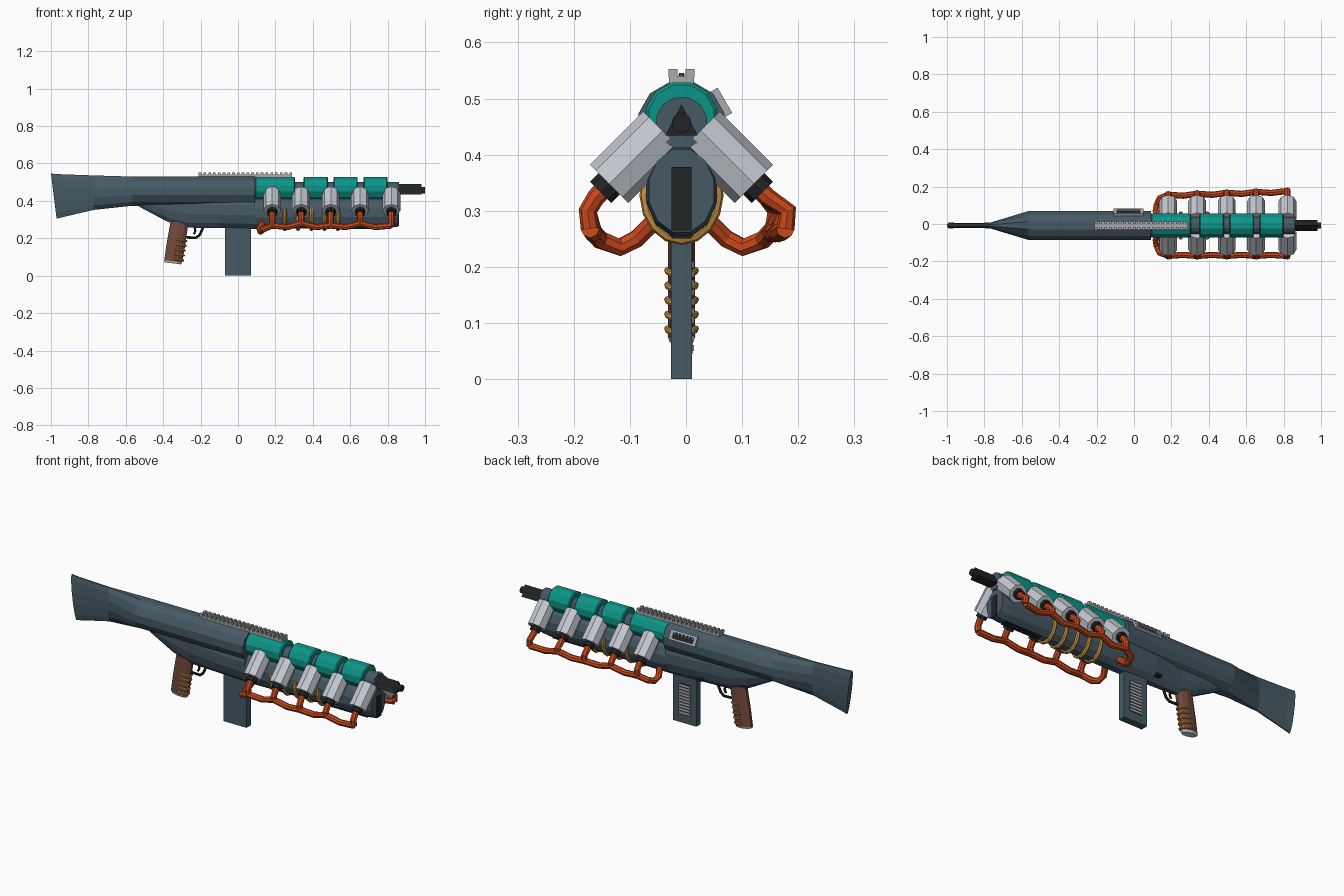
import bpy, bmesh, math
from mathutils import Vector, Matrix

if "Cube" in bpy.data.objects:
    bpy.data.objects.remove(bpy.data.objects["Cube"])

C = -0.008  # y of the symmetry plane


def material(name, hexcol):
    rgb = [int(hexcol[i:i + 2], 16) / 255 for i in (0, 2, 4)]
    m = bpy.data.materials.new(name)
    m.diffuse_color = [c / 12.92 if c <= .04045 else ((c + .055) / 1.055) ** 2.4 for c in rgb] + [1]
    m.use_nodes = True
    m.node_tree.nodes["Principled BSDF"].inputs["Base Color"].default_value = m.diffuse_color
    return m


SLATE = material("slate", "465A65")
TEAL = material("teal", "0D9488")
SILVER = material("silver", "C4C8D0")
STEEL = material("steel", "A8ABAD")
ORANGE = material("orange", "C8481C")
GOLD = material("gold", "CC9640")
BROWN = material("brown", "74493F")
BLACK = material("black", "222324")


def finish(name, bm, mat):
    bmesh.ops.recalc_face_normals(bm, faces=bm.faces)
    me = bpy.data.meshes.new(name)
    bm.to_mesh(me)
    bm.free()
    me.materials.append(mat)
    ob = bpy.data.objects.new(name, me)
    bpy.context.collection.objects.link(ob)
    return ob


def loft(name, rings, mat):
    bm = bmesh.new()
    vs = [[bm.verts.new(p) for p in r] for r in rings]
    n = len(rings[0])
    for a, b in zip(vs, vs[1:]):
        for i in range(n):
            bm.faces.new((a[i], a[(i + 1) % n], b[(i + 1) % n], b[i]))
    bm.faces.new(vs[0])
    bm.faces.new(vs[-1])
    return finish(name, bm, mat)


def ring(x, top, bot, hw, shear=0):
    """Flat-topped 12-gon across x; shear moves the bottom along x."""
    k, pts = 1 / math.cos(math.pi / 12), []
    for i in range(12):
        a = (i + .5) * math.pi / 6
        s = math.sin(a) * k
        pts.append((x + shear * (1 - s) / 2, C + hw * math.cos(a) * k, (top + bot) / 2 + (top - bot) / 2 * s))
    return pts


def barrel(name, x0, x1, zc, r, mat, chamfer=0):
    e = [(x0, r - chamfer), (x0 + chamfer, r), (x1 - chamfer, r), (x1, r - chamfer)]
    if not chamfer:
        e = [e[0], e[3]]
    return loft(name, [ring(x, zc + q, zc - q, q) for x, q in e], mat)


def boxes(name, spans, mat):
    """Each span is (x0, x1, y0, y1, z0, z1)."""
    bm = bmesh.new()
    for x0, x1, y0, y1, z0, z1 in spans:
        bmesh.ops.create_cube(bm, size=1, matrix=Matrix.Translation(((x0 + x1) / 2, (y0 + y1) / 2, (z0 + z1) / 2))
                              @ Matrix.Diagonal((x1 - x0, y1 - y0, z1 - z0, 1)))
    return finish(name, bm, mat)


def rod(name, p, q, r, n, mat):
    p, q = Vector(p), Vector(q)
    bm = bmesh.new()
    mx = Matrix.Translation((p + q) / 2) @ (q - p).to_track_quat('Z', 'Y').to_matrix().to_4x4()
    bmesh.ops.create_cone(bm, cap_ends=True, segments=n, radius1=r, radius2=r, depth=(q - p).length, matrix=mx)
    return finish(name, bm, mat)


def tube(name, pts, r, mat):
    cu = bpy.data.curves.new(name, 'CURVE')
    cu.dimensions, cu.bevel_depth, cu.bevel_resolution, cu.use_fill_caps = '3D', r, 2, True
    sp = cu.splines.new('POLY')
    sp.points.add(len(pts) - 1)
    for s, p in zip(sp.points, pts):
        s.co = (*p, 1)
    cu.materials.append(mat)
    ob = bpy.data.objects.new(name, cu)
    bpy.context.collection.objects.link(ob)
    bpy.ops.object.select_all(action='DESELECT')
    ob.select_set(True)
    bpy.context.view_layer.objects.active = ob
    bpy.ops.object.convert(target='MESH')
    for f in bpy.context.object.data.polygons:
        f.use_smooth = False


# Stock blade widening into the main receiver tube
loft("stock_and_receiver", [ring(-1, .546, .305, .016, .03), ring(-.96, .543, .315, .013, .03),
                            ring(-.77, .536, .352, .015), ring(-.565, .53, .374, .077),
                            ring(.09, .53, .374, .077)], SLATE)
# Lower receiver wedge
loft("lower_receiver", [ring(-.53, .45, .37, .03), ring(-.38, .46, .29, .034), ring(-.27, .45, .257, .036),
                        ring(-.1, .45, .255, .055), ring(.09, .45, .25, .063)], SLATE)
# Fore-end under the barrel, with black front and bottom slots
loft("fore_end", [ring(.09, .42, .25, .063), ring(.80, .42, .255, .063), ring(.855, .41, .262, .058)], SLATE)
boxes("fore_end_slots", [(.845, .861, C - .018, C + .018, .265, .378),
                         (.58, .80, C - .018, C + .018, .251, .27)], BLACK)

# Barrel and its teal sleeves
barrel("barrel", .09, .86, .457, .045, SLATE)
for i, (a, b) in enumerate([(.09, .305), (.35, .48), (.51, .64), (.67, .80)]):
    barrel(f"teal_sleeve_{i + 1}", a, b, .466, .063, TEAL, .005)

# Muzzle: triangular shroud around a round core
tri = [(-.029, .434), (.029, .434), (0, .49)]
loft("muzzle_shroud", [[(x, C + y, z) for y, z in tri] for x in (.85, .98)], BLACK)
barrel("muzzle_core", .85, 1, .457, .017, BLACK)

# Canisters with black caps and orange hoses on both sides
xs = [.183, .338, .496, .653, .82]
for s, side in ((-1, "front"), (1, "back")):
    for i, x in enumerate(xs):
        at = lambda d: (x, C + s * (.034 + d), .443 - d)
        rod(f"canister_{side}_{i + 1}", at(0), at(.095), .048, 8, SILVER)
        rod(f"cap_{side}_{i + 1}", at(.09), at(.11), .027, 8, BLACK)
        y = .163 if s < 0 else .165 + .02 * i / 4
        z = .268 + (.012 if i % 2 else 0)
        tube(f"branch_hose_{side}_{i + 1}", [at(.1), at(.118), (x, C + s * (y + .004), .30), (x, C + s * y, z)],
             .0165, ORANGE)
    run = [(.13, .05, .28), (.115, .08, .25), (.12, .11, .235), (.135, .145, .248)]
    for i, x in enumerate(xs):
        y = .163 if s < 0 else .165 + .02 * i / 4
        run.append((x, y, .268 + (.012 if i % 2 else 0)))
        if i < 4:
            run.append((x + .08, y - .006, .26))
    tube(f"main_hose_{side}", [(x, C + s * y, z) for x, y, z in run], .0165, ORANGE)

# Gold U-shaped ribs under the fore-end
for i in range(5):
    x = .25 + .071 * i
    pts = [(x, C + .064 * math.cos(a), .33 - .08 * math.sin(a))
           for a in [math.radians(-20 + 22 * k) for k in range(11)]]
    tube(f"gold_rib_{i + 1}", pts, .011, GOLD)

# Accessory rail: base strip and paired teeth
rail = [(-.21, .29, C - .022, C + .022, .522, .540)]
for i in range(20):
    x = -.21 + i * .0255
    rail += [(x, x + .0145, C + a, C + b, .538, .553) for a, b in ((-.023, -.007), (.007, .023))]
boxes("top_rail", rail, STEEL)

# Ejection port lying on the receiver's upper back facet
def on_facet(ob):
    ob.matrix_world = Matrix.Translation((-.03, C + .067, .491)) @ Matrix.Rotation(math.radians(-60), 4, 'X')

on_facet(boxes("port_frame", [(-.08, .08, -.026, -.015, -.01, .012), (-.08, .08, .015, .026, -.01, .012),
                              (-.08, -.062, -.026, .026, -.01, .012), (.062, .08, -.026, .026, -.01, .012)], STEEL))
on_facet(boxes("port_opening", [(-.065, .065, -.016, .016, -.01, .003)], BLACK))
on_facet(boxes("port_ribs", [(-.056 + .022 * i, -.05 + .022 * i, -.016, -.006, -.01, .007) for i in range(6)], STEEL))

# Magazine with a ribbed window on the back face
boxes("magazine", [(-.07, .07, C - .019, C + .019, 0, .28)], SLATE)
boxes("magazine_window", [(-.036, .036, C + .01, C + .0195, .045, .215)], BLACK)
boxes("magazine_ribs", [(-.034, .034, C + .01, C + .022, .05 + .0165 * i, .061 + .0165 * i) for i in range(10)], STEEL)
boxes("release_catch", [(-.13, -.10, C + .03, C + .062, .277, .289)], BLACK)


# Pistol grip, end cap and gold finger rings
def grip_ring(z, rx=.05, ry=.024):
    cx = -.318 - (.255 - z) * .16
    return [(cx + rx * math.cos(a), C + ry * math.sin(a), z - .12 * rx * math.cos(a))
            for a in [(k + .5) * math.pi / 5 for k in range(10)]]


loft("grip", [grip_ring(.285), grip_ring(.16, .052), grip_ring(.075)], BROWN)
loft("grip_cap", [grip_ring(.077, .051, .025), grip_ring(.066, .046, .021)], SILVER)
for i in range(5):
    z = .09 + .026 * i
    cx = -.318 - (.255 - z) * .16
    tube(f"grip_ring_{i + 1}", [(cx + .051 * math.cos(a), C + .025 * math.sin(a), z - .008 * math.cos(a))
                                for a in [math.radians(-90 + 22.5 * k) for k in range(9)]], .006, GOLD)

# Trigger and guard
tube("trigger_guard", [(-.275, C, .205), (-.225, C, .203), (-.205, C, .218), (-.185, C, .262)], .007, BLACK)
tube("trigger", [(-.235, C, .27), (-.228, C, .24), (-.236, C, .222)], .006, BLACK)
